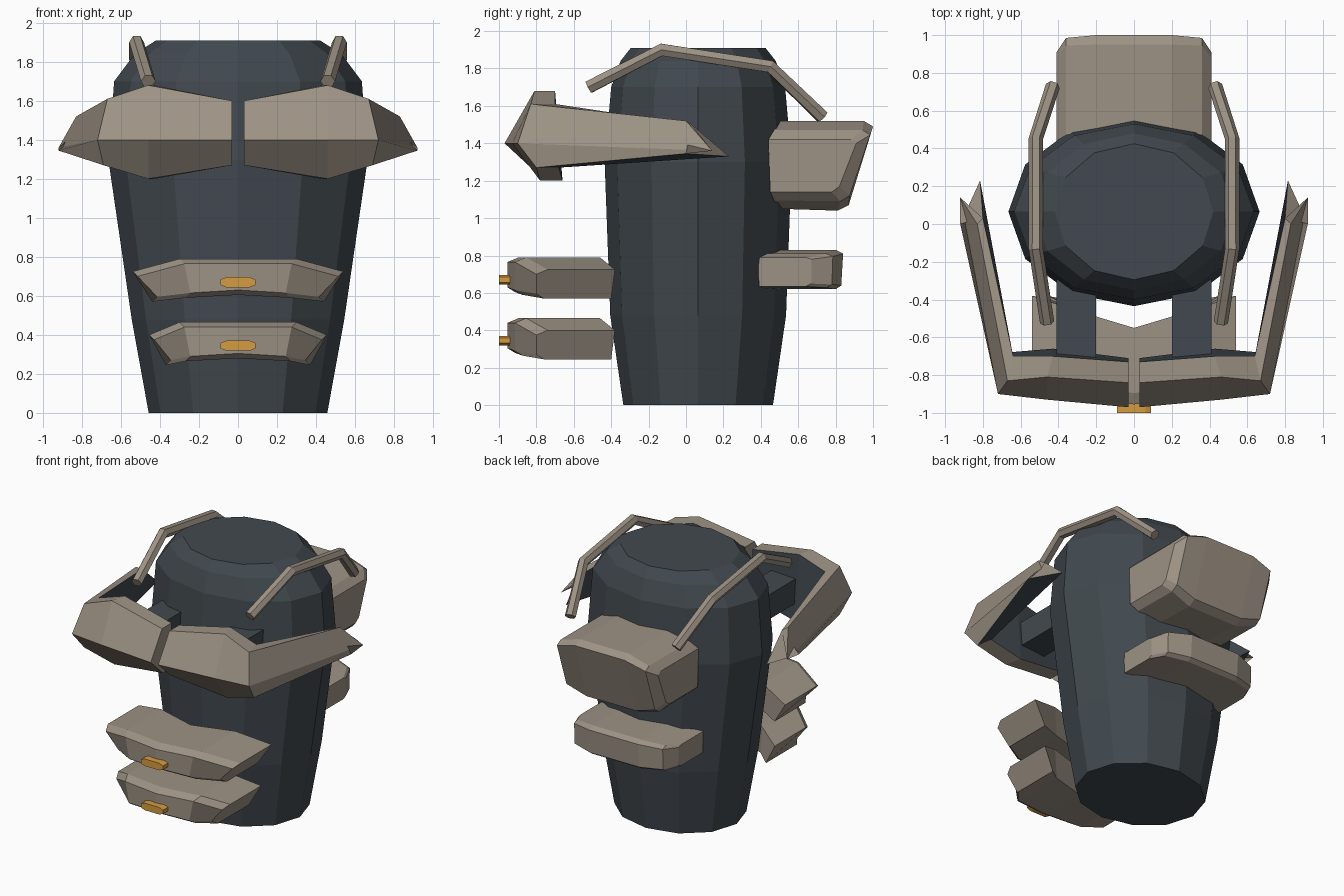
import bpy, bmesh, math
from mathutils import Vector

cube = bpy.data.objects.get("Cube")
if cube:
    bpy.data.objects.remove(cube, do_unlink=True)


def material(name, rgb):
    m = bpy.data.materials.new(name)
    m.use_nodes = True
    m.diffuse_color = (*rgb, 1)
    m.node_tree.nodes["Principled BSDF"].inputs["Base Color"].default_value = (*rgb, 1)
    return m


slate = material("dark slate", (0.053, 0.066, 0.077))
tan = material("warm tan", (0.34, 0.29, 0.235))
gold = material("gold", (0.66, 0.33, 0.055))


def loft(name, rings, mats, dark=lambda ring, side: False):
    """Skin a list of equal rings of points and cap both ends."""
    bm = bmesh.new()
    rows = [[bm.verts.new(p) for p in ring] for ring in rings]
    n = len(rows[0])
    for r in range(len(rows) - 1):
        for i in range(n):
            j = (i + 1) % n
            f = bm.faces.new((rows[r][i], rows[r][j], rows[r + 1][j], rows[r + 1][i]))
            f.material_index = int(dark(r, i))
    bm.faces.new(rows[0])
    bm.faces.new(rows[-1])
    bmesh.ops.recalc_face_normals(bm, faces=bm.faces)
    me = bpy.data.meshes.new(name)
    bm.to_mesh(me)
    bm.free()
    for m in mats:
        me.materials.append(m)
    ob = bpy.data.objects.new(name, me)
    bpy.context.collection.objects.link(ob)
    return ob


def flip(rings):
    return [[(-x, y, z) for x, y, z in ring] for ring in rings]


def symmetric(half):
    """Continue rings that start off the centre plane across to -x."""
    return flip(half)[::-1] + half


def pair(name, rings, mats, **kw):
    loft("left_" + name, rings, mats, **kw)
    loft("right_" + name, flip(rings), mats, **kw)


# Tapered twelve-sided body
body = [(0, 0.458, 0.40), (0.48, 0.545, 0.47), (1.3, 0.665, 0.50),
        (1.7, 0.635, 0.465), (1.84, 0.53, 0.415), (1.91, 0.42, 0.36)]
loft("body", [[(rx * math.sin(a), 0.065 + ry * math.cos(a), z)
               for a in (math.tau * i / 12 for i in range(12))]
              for z, rx, ry in body], [slate])

# Chest guards with swept-back side wings: ridge, top, inner top, inner bottom, bottom
chest = [
    [(0.03, -0.97, 1.40), (0.03, -0.84, 1.60), (0.03, -0.73, 1.60),
     (0.03, -0.71, 1.27), (0.03, -0.83, 1.27)],
    [(0.46, -0.93, 1.40), (0.46, -0.81, 1.68), (0.43, -0.70, 1.68),
     (0.43, -0.66, 1.20), (0.46, -0.78, 1.20)],
    [(0.72, -0.90, 1.40), (0.67, -0.83, 1.61), (0.64, -0.70, 1.61),
     (0.67, -0.68, 1.27), (0.69, -0.80, 1.27)],
    [(0.92, 0.14, 1.36), (0.83, 0.0, 1.52), (0.80, 0.03, 1.50),
     (0.815, 0.23, 1.33), (0.92, 0.0, 1.345)],
]
pair("chest_guard", chest, [tan, slate],
     dark=lambda r, i: i == 2 or (r == 2 and i == 3))

# Struts joining the chest guards to the body
pair("chest_strut", [[(0.2, y, 1.32), (0.41, y, 1.32), (0.41, y, 1.5), (0.2, y, 1.5)]
                     for y in (-0.71, -0.2)], [slate])


# Belly plates, bowed around the front, with small gold badges
def belly_ring(x_top, x_bot, front, back, top, bottom):
    inset = 0.025
    return [(x_top, back, top), (x_top, front + 0.06, top),
            (x_top - inset, front, top - inset), (x_bot - inset, front, bottom + inset),
            (x_bot, front + 0.04, bottom), (x_bot, back - 0.02, bottom)]


def belly_plate(name, z, x_end, x_low):
    mid = belly_ring(0, 0, -0.955, -0.55, z + 0.12, z - 0.065)
    mid = [(0, y, h) for x, y, h in mid]
    half = [belly_ring(0.30, 0.27, -0.915, -0.46, z + 0.12, z - 0.08),
            belly_ring(x_end, x_low, -0.80, -0.38, z + 0.055, z - 0.10)]
    loft(name, flip(half)[::-1] + [mid] + half, [tan])
    outline = [(0.09, 0.014), (0.06, 0.026), (-0.06, 0.026),
               (-0.09, 0.014), (-0.09, -0.014), (-0.06, -0.026),
               (0.06, -0.026), (0.09, -0.014)]
    loft(name + "_badge", [[(x, y, z + h) for x, h in outline]
                           for y in (-1.0, -0.91)], [gold])


belly_plate("upper_belly_plate", 0.67, 0.54, 0.44)
belly_plate("lower_belly_plate", 0.345, 0.455, 0.37)


# Back packs: (y, z) sections from near the middle out to the side
def back_pack(name, inner, outer, x_mid, x_side):
    blend = [((a + c) / 2 + 0.03 * (k in (1, 2, 3, 4)), (b + d) / 2)
             for k, ((a, b), (c, d)) in enumerate(zip(inner, outer))]
    steps = [(x_mid, inner), ((x_mid + 2 * x_side) / 3 + 0.02, blend), (x_side, outer)]
    loft(name, symmetric([[(x, y, z) for y, z in sec] for x, sec in steps]), [tan])


back_pack("upper_back_pack",
          [(0.50, 1.52), (0.95, 1.52), (1.0, 1.49), (0.87, 1.07), (0.81, 1.04), (0.49, 1.05)],
          [(0.44, 1.42), (0.88, 1.42), (0.91, 1.40), (0.82, 1.17), (0.78, 1.14), (0.45, 1.14)],
          0.2, 0.41)
back_pack("lower_back_pack",
          [(0.42, 0.83), (0.80, 0.83), (0.84, 0.81), (0.83, 0.64), (0.80, 0.62), (0.44, 0.62)],
          [(0.385, 0.79), (0.64, 0.79), (0.67, 0.78), (0.67, 0.65), (0.64, 0.635), (0.39, 0.635)],
          0.2, 0.41)

# Six-sided shoulder straps following a bent path
path = [Vector(p) for p in ((0.46, -0.52, 1.70), (0.52, -0.13, 1.90),
                            (0.52, 0.45, 1.81), (0.43, 0.73, 1.54))]
rings = []
for k, p in enumerate(path):
    along = (path[min(k + 1, 3)] - path[max(k - 1, 0)]).normalized()
    side = along.cross(Vector((0, 0, 1))).normalized()
    up = side.cross(along)
    rings.append([tuple(p + 0.038 * (math.cos(a) * side + math.sin(a) * up))
                  for a in (math.tau * i / 6 for i in range(6))])
pair("shoulder_strap", rings, [tan])
